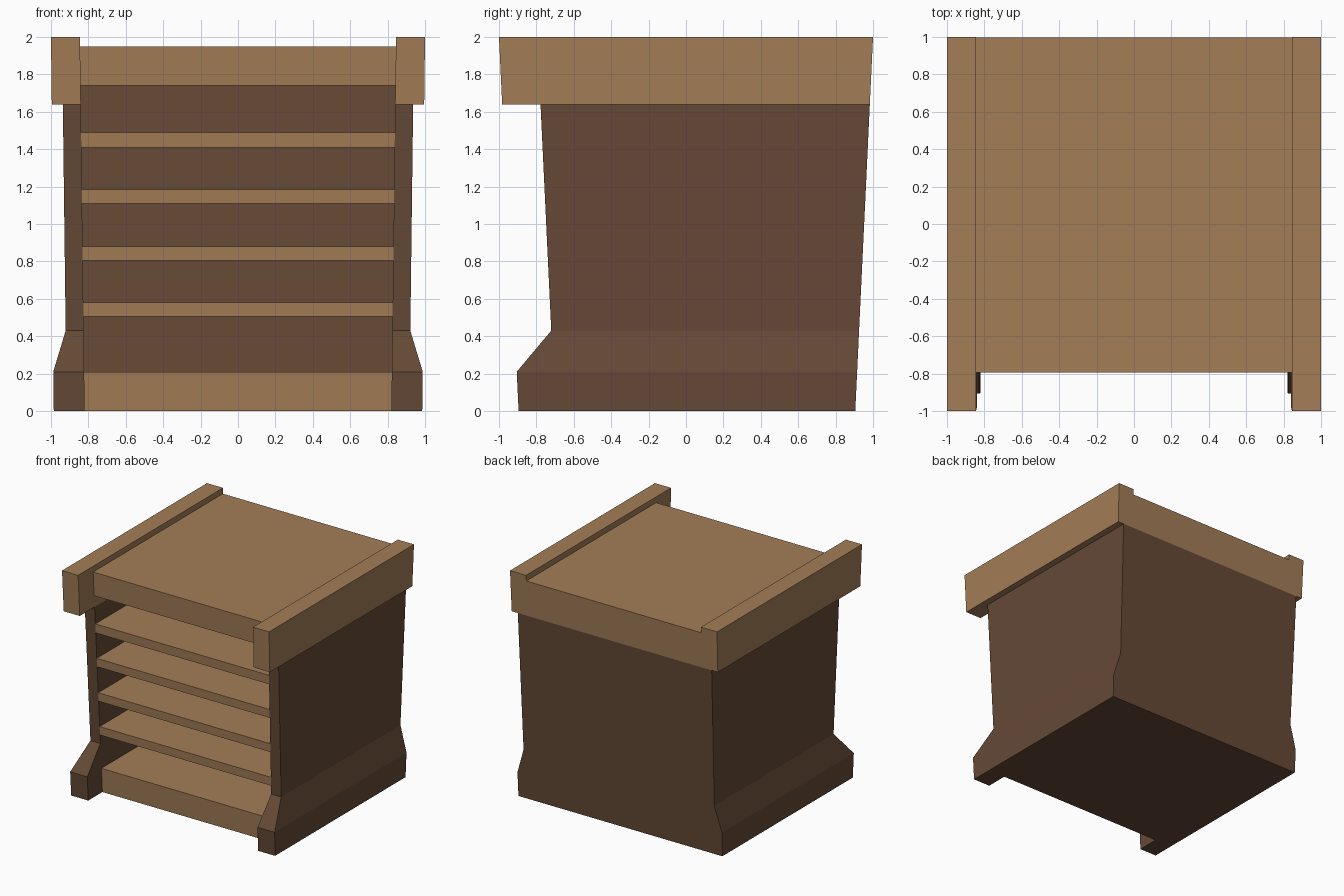
import bpy, bmesh
from mathutils import Vector

if "Cube" in bpy.data.objects:
    bpy.data.objects.remove(bpy.data.objects["Cube"])

LEAN_X, LEAN_Y = 0.0125, 0.0475   # outward lean of every wall per unit of height


def material(name, rgb):
    m = bpy.data.materials.new(name)
    m.diffuse_color = (*rgb, 1)
    m.use_nodes = True
    m.node_tree.nodes["Principled BSDF"].inputs["Base Color"].default_value = m.diffuse_color
    return m


LIGHT = material("light_wood", (0.367, 0.205, 0.095))
DARK = material("dark_wood", (0.130, 0.067, 0.037))


def sign(v):
    return 1 if v > 0 else -1


def loft(name, rings, mats, second=None):
    """Stack rectangles (z, x0, x1, y0, y1), measured at floor level, then lean them.
    Faces pointing along 'second' get the second material."""
    bm = bmesh.new()
    loops = []
    for z, x0, x1, y0, y1 in rings:
        corners = ((x0, y0), (x1, y0), (x1, y1), (x0, y1))
        loops.append([bm.verts.new((x + sign(x) * LEAN_X * z,
                                    y + sign(y) * LEAN_Y * z, z)) for x, y in corners])
    bm.faces.new(loops[0])
    bm.faces.new(loops[-1])
    for a, b in zip(loops, loops[1:]):
        for i in range(4):
            j = (i + 1) % 4
            bm.faces.new((a[i], a[j], b[j], b[i]))
    bmesh.ops.recalc_face_normals(bm, faces=bm.faces)
    if second:
        for f in bm.faces:
            if f.normal.dot(Vector(second)) > 0.9:
                f.material_index = 1
    me = bpy.data.meshes.new(name)
    bm.to_mesh(me)
    bm.free()
    for m in mats:
        me.materials.append(m)
    ob = bpy.data.objects.new(name, me)
    bpy.context.collection.objects.link(ob)
    return ob


def board(name, z0, z1, y0, y1, mats, second=None):
    return loft(name, [(z, -INNER, INNER, y0, y1) for z in (z0, z1)], mats, second)


INNER, OUTER, FOOT, CAP = 0.82, 0.916, 0.985, 0.975
FRONT, LIP, BACK, BACK_IN = -0.70, -0.895, 0.905, 0.82

# Side panels with flared feet, and the heavy rails capping them
for side, s in (("left", -1), ("right", 1)):
    loft(side + "_side_panel",
         [(0, s * INNER, s * FOOT, LIP, BACK),
          (0.21, s * INNER, s * FOOT, LIP, BACK),
          (0.43, s * INNER, s * OUTER, FRONT, BACK),
          (1.64, s * INNER, s * OUTER, FRONT, BACK)], [DARK])
    loft(side + "_top_rail",
         [(z, s * INNER, s * CAP, -0.905, BACK) for z in (1.64, 2.0)], [LIGHT])

# Back panel, with a light rail above it that is dark on the inside
board("back_panel", 0, 1.64, BACK_IN, BACK, [DARK])
board("back_rail", 1.64, 1.74, BACK_IN, BACK, [LIGHT, DARK], (0, -1, 0))

# Base with dark underside, shelves and top board
board("base", 0, 0.21, FRONT, BACK_IN, [LIGHT, DARK], (0, 0, -1))
for i, (z0, z1) in enumerate(((0.505, 0.58), (0.805, 0.88), (1.11, 1.185), (1.41, 1.49))):
    board(f"shelf_{i + 1}", z0, z1, FRONT, BACK_IN, [LIGHT])
board("top_board", 1.74, 1.95, FRONT, BACK, [LIGHT])
